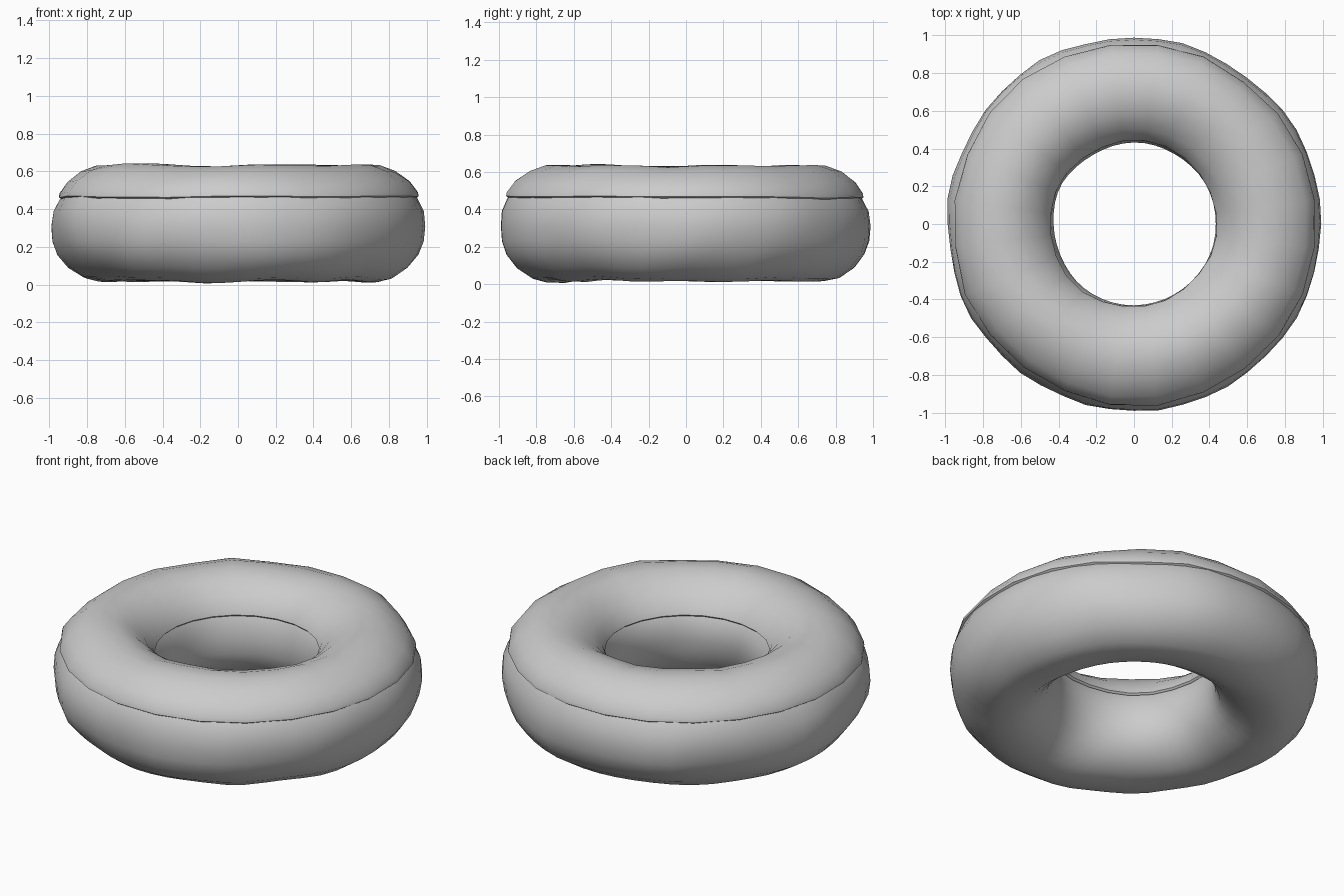
import bpy, bmesh, math
from mathutils import Vector, noise

if "Cube" in bpy.data.objects:
    bpy.data.objects.remove(bpy.data.objects["Cube"])


def lump(p, amount):
    """Low-frequency unevenness, shared by both parts so they stay nested."""
    c = Vector((p.x, p.y, 0)).normalized() * 0.71 + Vector((0, 0, 0.32))
    return p + (p - c).normalized() * noise.noise(p * 3.2) * amount


def ring(name, profile, segments, phase, amount):
    """Revolve a closed (radius, height) profile around z."""
    bm = bmesh.new()
    rows = []
    for i in range(segments):
        a = 2 * math.pi * i / segments + phase
        rows.append([bm.verts.new(lump(Vector((r * math.cos(a), r * math.sin(a), z)), amount))
                     for r, z in profile])
    n = len(profile)
    for i in range(segments):
        p, q = rows[i], rows[(i + 1) % segments]
        for j in range(n):
            k = (j + 1) % n
            bm.faces.new((p[j], q[j], q[k], p[k]))
    bmesh.ops.recalc_face_normals(bm, faces=bm.faces)
    me = bpy.data.meshes.new(name)
    bm.to_mesh(me)
    bm.free()
    ob = bpy.data.objects.new(name, me)
    bpy.context.collection.objects.link(ob)
    bpy.context.view_layer.objects.active = ob
    ob.select_set(True)
    bpy.ops.object.shade_smooth_by_angle(angle=math.radians(50))
    ob.select_set(False)
    return ob


# Dough: full ring, tucked just under the icing on top
dough = [(0.990, 0.31), (0.982, 0.39), (0.948, 0.46), (0.900, 0.525), (0.830, 0.58),
         (0.750, 0.607), (0.670, 0.607), (0.590, 0.58), (0.520, 0.53), (0.468, 0.46),
         (0.438, 0.39), (0.430, 0.31), (0.440, 0.23), (0.468, 0.155), (0.520, 0.09),
         (0.590, 0.04), (0.670, 0.018), (0.750, 0.018), (0.820, 0.035), (0.900, 0.09),
         (0.955, 0.16), (0.982, 0.23)]
ring("dough", dough, 48, 0, 0.018)

# Icing: thin shell with a small lip at its outer and inner edges
icing = [(0.950, 0.458), (0.962, 0.466), (0.958, 0.487), (0.915, 0.547), (0.840, 0.602),
         (0.755, 0.632), (0.665, 0.632), (0.580, 0.602), (0.505, 0.547), (0.455, 0.487),
         (0.441, 0.455), (0.452, 0.445), (0.474, 0.465), (0.524, 0.530), (0.592, 0.580),
         (0.670, 0.608), (0.750, 0.608), (0.828, 0.580), (0.898, 0.525), (0.938, 0.470)]
ring("icing", icing, 24, math.radians(7.5), 0.018)
